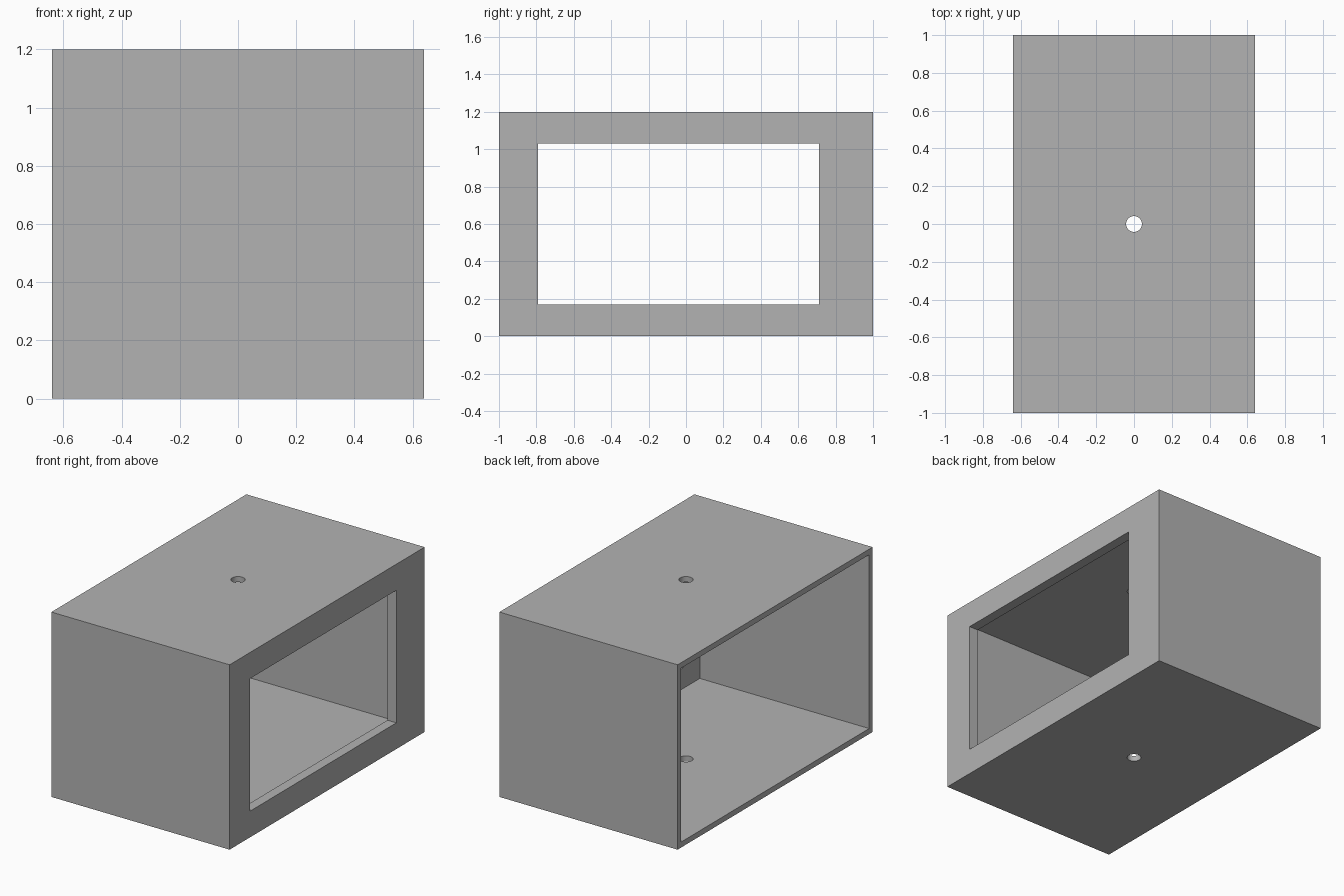
import bpy

if "Cube" in bpy.data.objects:
    bpy.data.objects.remove(bpy.data.objects["Cube"], do_unlink=True)

HALF_W, HALF_L, HEIGHT = 0.64, 1.0, 1.2
WALL = 0.036       # thin walls, floor and roof
FRAME = 0.064      # thicker panel around the window

grey = bpy.data.materials.new("plain grey")
grey.use_nodes = True
colour = (0.45, 0.45, 0.45, 1)
grey.diffuse_color = colour
grey.node_tree.nodes["Principled BSDF"].inputs["Base Color"].default_value = colour


def box(name, x, y, z):
    """Box spanning the given (low, high) ranges."""
    spans = (x, y, z)
    bpy.ops.mesh.primitive_cube_add(size=1, location=[(a + b) / 2 for a, b in spans])
    ob = bpy.context.object
    ob.name = name
    ob.scale = [b - a for a, b in spans]
    bpy.ops.object.transform_apply(location=True, rotation=False, scale=True)
    ob.data.materials.append(grey)
    return ob


def cut(target, cutter):
    """Subtract the cutter, then discard it."""
    cutter.hide_render = True
    mod = target.modifiers.new("cut", "BOOLEAN")
    mod.operation = "DIFFERENCE"
    mod.solver = "EXACT"
    mod.object = cutter
    bpy.context.view_layer.objects.active = target
    bpy.ops.object.modifier_apply(modifier=mod.name)
    bpy.data.objects.remove(cutter, do_unlink=True)


# Outer shell
housing = box("housing", (-HALF_W, HALF_W), (-HALF_L, HALF_L), (0, HEIGHT))

# Hollow interior, open on the -x side
cut(housing, box("cavity_cutter", (-1, HALF_W - FRAME),
                 (WALL - HALF_L, HALF_L - WALL), (WALL, HEIGHT - WALL)))

# Off-centre window through the +x panel
cut(housing, box("window_cutter", (0, 1), (-0.79, 0.71), (0.17, 1.03)))

# Round hole through roof and floor
bpy.ops.mesh.primitive_cylinder_add(vertices=32, radius=0.042, depth=2,
                                    location=(0, 0, HEIGHT / 2))
hole = bpy.context.object
hole.name = "hole_cutter"
hole.data.materials.append(grey)
cut(housing, hole)

# Smooth hole rims, crisp box edges
bpy.ops.object.select_all(action="DESELECT")
housing.select_set(True)
bpy.context.view_layer.objects.active = housing
bpy.ops.object.shade_smooth_by_angle()
